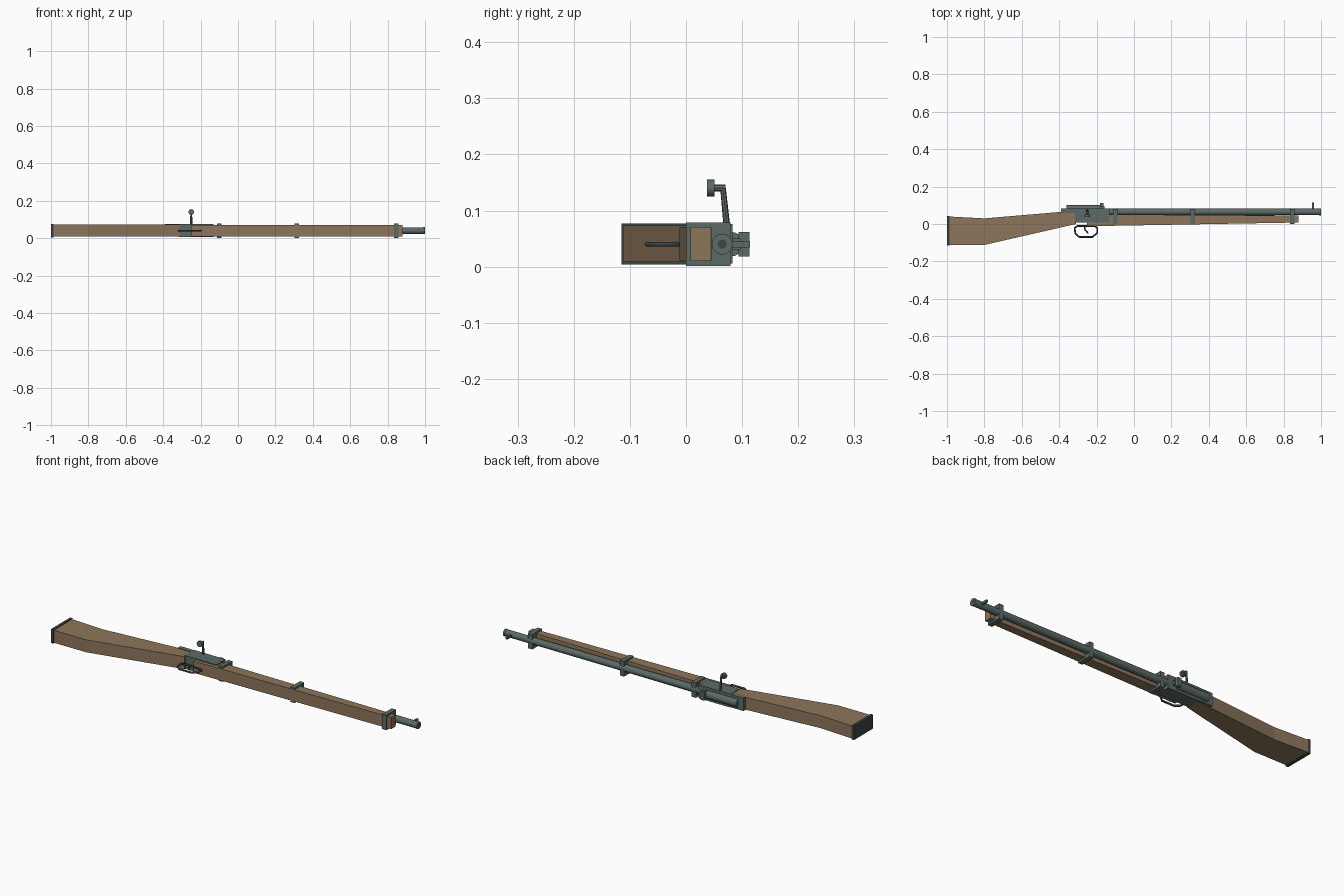
import bpy, bmesh, math
from mathutils import Vector

if "Cube" in bpy.data.objects:
    bpy.data.objects.remove(bpy.data.objects["Cube"])


def material(name, rgb):
    m = bpy.data.materials.new(name)
    m.diffuse_color = (*rgb, 1)
    m.use_nodes = True
    m.node_tree.nodes["Principled BSDF"].inputs["Base Color"].default_value = m.diffuse_color
    return m


WOOD = material("walnut wood", (0.27, 0.18, 0.105))
STEEL = material("grey green steel", (0.105, 0.145, 0.135))
DARK = material("dark steel", (0.045, 0.06, 0.058))
MID_Z = 0.04


def finish(name, bm, mat):
    bmesh.ops.recalc_face_normals(bm, faces=bm.faces)
    me = bpy.data.meshes.new(name)
    bm.to_mesh(me)
    bm.free()
    me.materials.append(mat)
    ob = bpy.data.objects.new(name, me)
    bpy.context.collection.objects.link(ob)
    return ob


def prism(name, pts, z0, z1, mat):
    """Side outline in x, y extruded across the thickness z."""
    bm = bmesh.new()
    face = bm.faces.new([bm.verts.new((x, y, z0)) for x, y in pts])
    ext = bmesh.ops.extrude_face_region(bm, geom=[face])
    verts = [v for v in ext["geom"] if isinstance(v, bmesh.types.BMVert)]
    bmesh.ops.translate(bm, verts=verts, vec=(0, 0, z1 - z0))
    return finish(name, bm, mat)


def box(name, x0, x1, y0, y1, z0, z1, mat):
    return prism(name, [(x0, y0), (x1, y0), (x1, y1), (x0, y1)], z0, z1, mat)


def rod(name, a, b, r1, r2, mat, sides=16):
    a, b = Vector(a), Vector(b)
    bm = bmesh.new()
    bmesh.ops.create_cone(bm, cap_ends=True, segments=sides, radius1=r1,
                          radius2=r2, depth=(b - a).length)
    rot = (b - a).to_track_quat('Z', 'Y').to_matrix().to_4x4()
    bmesh.ops.transform(bm, matrix=rot, verts=bm.verts)
    bmesh.ops.translate(bm, verts=bm.verts, vec=(a + b) / 2)
    for f in bm.faces:
        f.smooth = len(f.verts) == 4 and sides > 8
    for e in bm.edges:
        e.smooth = all(len(f.verts) == 4 for f in e.link_faces)
    return finish(name, bm, mat)


def wire(name, pts, r, mat, closed=False):
    cu = bpy.data.curves.new(name, 'CURVE')
    cu.dimensions = '3D'
    cu.bevel_depth = r
    cu.bevel_resolution = 1
    cu.use_fill_caps = True
    sp = cu.splines.new('POLY')
    sp.points.add(len(pts) - 1)
    for p, (x, y) in zip(sp.points, pts):
        p.co = (x, y, MID_Z, 1)
    sp.use_cyclic_u = closed
    cu.materials.append(mat)
    ob = bpy.data.objects.new(name, cu)
    bpy.context.collection.objects.link(ob)
    return ob


# Wooden stock and fore-end
prism("shoulder_stock", [(-0.988, 0.04), (-0.988, -0.112), (-0.8, -0.112),
                         (-0.31, 0.0), (-0.31, 0.066), (-0.4, 0.064),
                         (-0.8, 0.03)], 0.008, 0.073, WOOD)
prism("fore_end", [(-0.25, -0.012), (0.88, 0.008), (0.88, 0.045),
                   (-0.25, 0.052)], 0.01, 0.071, WOOD)
box("butt_plate", -1.0, -0.986, -0.115, 0.042, 0.004, 0.077, DARK)

# Receiver with its rear tang and rounded bolt body
box("receiver", -0.315, -0.13, 0.008, 0.083, 0.006, 0.076, STEEL)
box("receiver_tang", -0.39, -0.31, 0.06, 0.083, 0.008, 0.075, STEEL)
rod("bolt_body", (-0.36, 0.08, MID_Z), (-0.18, 0.08, MID_Z), 0.022, 0.022, STEEL)

# Barrel and muzzle
rod("barrel", (-0.14, 0.0645, MID_Z), (1.0, 0.0645, MID_Z), 0.0185, 0.0175, STEEL)
rod("muzzle_ring", (0.99, 0.0645, MID_Z), (1.0, 0.0645, MID_Z), 0.0187, 0.0187, STEEL)
rod("muzzle_bore", (0.995, 0.0645, MID_Z), (1.0005, 0.0645, MID_Z), 0.008, 0.008, DARK)

# Bands wrapping barrel and fore-end
for i, x in enumerate((-0.1, 0.315, 0.845)):
    box(f"barrel_band_{i + 1}", x - 0.012, x + 0.012, 0.0, 0.079, 0.001, 0.079, STEEL)

# Sights
box("rear_sight_base", -0.183, -0.157, 0.08, 0.097, 0.03, 0.05, STEEL)
box("rear_sight", -0.183, -0.163, 0.094, 0.113, 0.018, 0.062, STEEL)
box("front_sight", 0.952, 0.962, 0.08, 0.114, 0.034, 0.046, STEEL)

# Bolt handle: arm, short crank and round knob
rod("bolt_arm", (-0.25, 0.073, 0.07), (-0.25, 0.066, 0.14), 0.006, 0.005, STEEL, 8)
rod("bolt_crank", (-0.25, 0.07, 0.14), (-0.25, 0.05, 0.14), 0.006, 0.006, STEEL, 8)
rod("bolt_knob", (-0.25, 0.051, 0.14), (-0.25, 0.037, 0.14), 0.015, 0.015, STEEL, 12)

# Trigger guard and trigger
wire("trigger_guard", [(-0.3, -0.01), (-0.317, -0.02), (-0.314, -0.05),
                       (-0.293, -0.069), (-0.222, -0.069), (-0.197, -0.048),
                       (-0.197, -0.02), (-0.212, -0.01)], 0.005, DARK, True)
wire("trigger", [(-0.265, -0.008), (-0.262, -0.03), (-0.245, -0.05)], 0.004, DARK)
